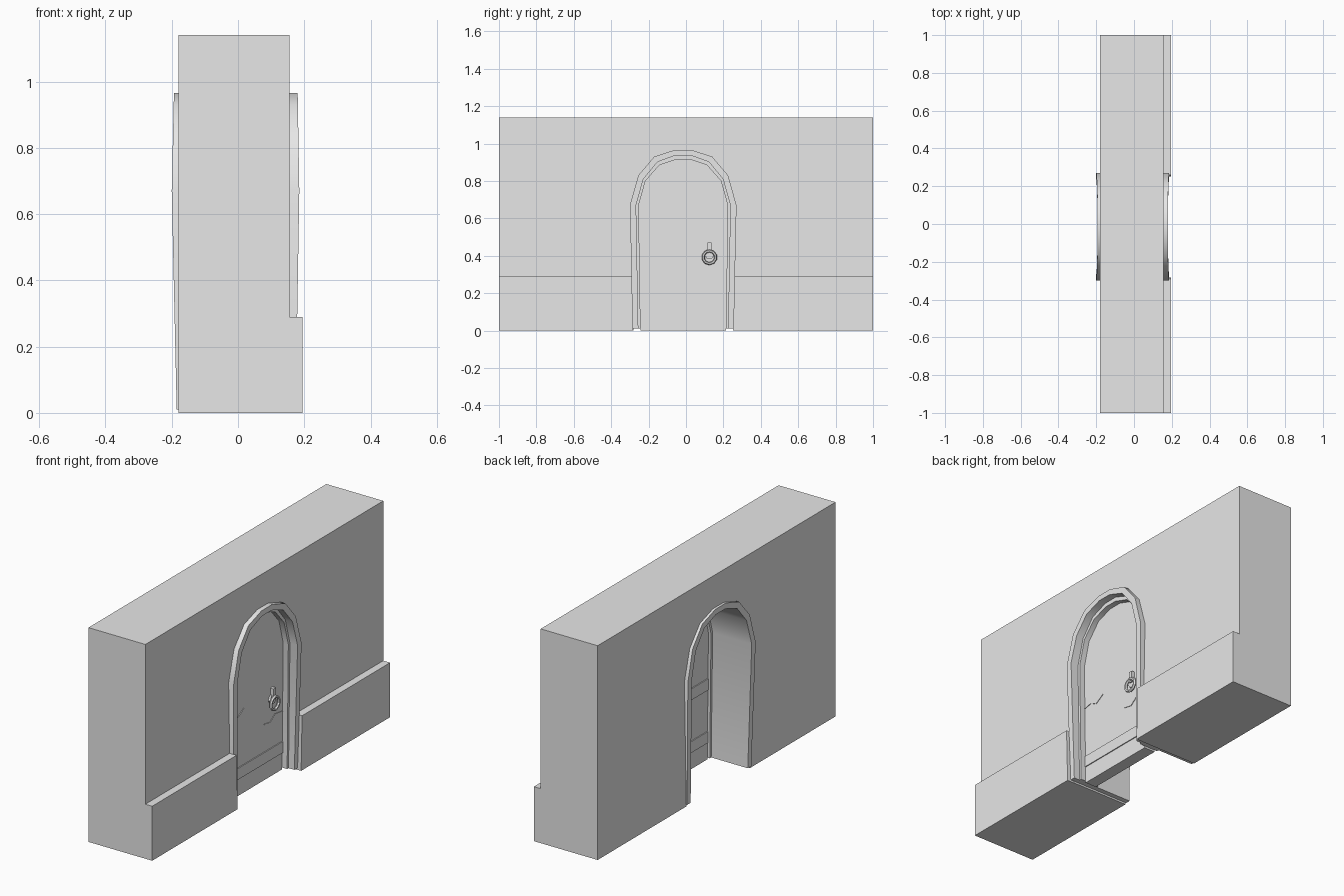
import bpy, bmesh, math

cube = bpy.data.objects.get("Cube")
if cube:
    bpy.data.objects.remove(cube, do_unlink=True)

stone = bpy.data.materials.new("plain_grey")
stone.use_nodes = True
GREY = (0.8, 0.8, 0.8, 1)
stone.diffuse_color = GREY
stone.node_tree.nodes["Principled BSDF"].inputs["Base Color"].default_value = GREY

MID_Y = -0.015   # the doorway sits slightly off centre
OUTER = [(0.27, 0.01), (0.285, 0.67), (0.24, 0.83), (0.155, 0.93), (0.045, 0.966)]
MIDDLE = [(0.24, 0.01), (0.252, 0.67), (0.213, 0.81), (0.137, 0.902), (0.04, 0.937)]
INNER = [(0.228, 0.01), (0.238, 0.67), (0.202, 0.80), (0.127, 0.885), (0.036, 0.915)]


def arch(half, floor=0.01):
    """Full arch outline in (y, z), from half-widths at each height."""
    pts = [(half[0][0], floor)] + half[1:]
    left = [(MID_Y - w, z) for w, z in pts]
    return left + [(MID_Y + w, z) for w, z in reversed(pts)]


def finish(bm, name, smooth=False):
    bmesh.ops.recalc_face_normals(bm, faces=bm.faces)
    mesh = bpy.data.meshes.new(name)
    bm.to_mesh(mesh)
    bm.free()
    mesh.materials.append(stone)
    obj = bpy.data.objects.new(name, mesh)
    bpy.context.collection.objects.link(obj)
    if smooth:
        bpy.ops.object.select_all(action='DESELECT')
        obj.select_set(True)
        bpy.context.view_layer.objects.active = obj
        bpy.ops.object.shade_smooth_by_angle(angle=math.radians(32))
    return obj


def prism(name, outline, x0, x1):
    """Extrude a (y, z) outline along x."""
    bm = bmesh.new()
    face = bm.faces.new([bm.verts.new((x0, y, z)) for y, z in outline])
    ext = bmesh.ops.extrude_face_region(bm, geom=[face])
    for v in ext["geom"]:
        if isinstance(v, bmesh.types.BMVert):
            v.co.x = x1
    return finish(bm, name)


def box(name, y0, y1, z0, z1, x0, x1):
    return prism(name, [(y0, z0), (y1, z0), (y1, z1), (y0, z1)], x0, x1)


def band(name, outer, inner, back, front):
    """Arched band between two outlines; back and front give x at a height."""
    bm = bmesh.new()
    rings = []
    for (yo, zo), (yi, zi) in zip(arch(outer), arch(inner)):
        b, f = back(zo), front(zo)
        rings.append([bm.verts.new(c) for c in
                      ((b, yo, zo), (f, yo, zo), (f, yi, zi), (b, yi, zi))])
    for r, s in zip(rings, rings[1:]):
        for i in range(4):
            j = (i + 1) % 4
            bm.faces.new((r[i], r[j], s[j], s[i]))
    bm.faces.new(rings[0])
    bm.faces.new(rings[-1])
    return finish(bm, name, smooth=True)


def bulge(z):
    return max(0, 1 - abs(z - 0.67) / 0.66)


# Wall with the doorway notch
opening = [(w - 0.004, z - 0.003) for w, z in OUTER]
prism("wall", [(-1, 0)] + arch(opening, 0) + [(1, 0), (1, 1.14), (-1, 1.14)], -0.18, 0.155)

# Plinths on either side of the doorway
for side, label in ((-1, "right"), (1, "left")):
    prism("plinth_" + label, [(side, 0), (MID_Y + side * 0.267, 0),
                              (MID_Y + side * 0.275, 0.29), (side, 0.29)], 0.155, 0.195)

# Frame lining the doorway, swelling gently at mid height, and the door stop
band("door_frame", OUTER, MIDDLE,
     lambda z: -0.185 - 0.015 * bulge(z), lambda z: 0.174 + 0.011 * bulge(z))
band("door_stop", MIDDLE, INNER, lambda z: 0.03, lambda z: 0.14)

# Door leaf with lower rails on both faces
prism("door", arch(INNER, 0), 0.045, 0.11)
for label, x0, x1 in (("front", 0.11, 0.115), ("back", 0.04, 0.045)):
    box("lower_rail_" + label, -0.243, 0.213, 0.09, 0.15, x0, x1)
box("upper_rail_back", -0.245, 0.215, 0.37, 0.43, 0.04, 0.045)

# Jagged splits across the boards
splits = {"left": [(0.22, 0.31), (0.15, 0.32), (0.11, 0.29), (0.06, 0.30)],
          "right": [(-0.25, 0.43), (-0.20, 0.44), (-0.16, 0.42), (-0.11, 0.45)]}
for label, line in splits.items():
    lower = [(y, z - 0.004) for y, z in reversed(line)]
    prism("split_" + label, line + lower, 0.11, 0.113)

# Ring handle: backplate, stem and ring
HY, HZ = 0.125, 0.41
plate = [(HY + 0.028 * math.cos(a * math.pi / 3), HZ + 0.028 * math.sin(a * math.pi / 3))
         for a in range(6)]
prism("handle_plate", plate, 0.11, 0.12)
box("handle_stem", HY - 0.01, HY + 0.01, HZ, HZ + 0.06, 0.11, 0.128)
bpy.ops.mesh.primitive_torus_add(major_segments=10, minor_segments=6, major_radius=0.034,
                                 minor_radius=0.008, location=(0.13, HY, HZ - 0.018),
                                 rotation=(0, math.pi / 2, 0))
ring = bpy.context.object
ring.name = "handle_ring"
ring.data.materials.append(stone)
